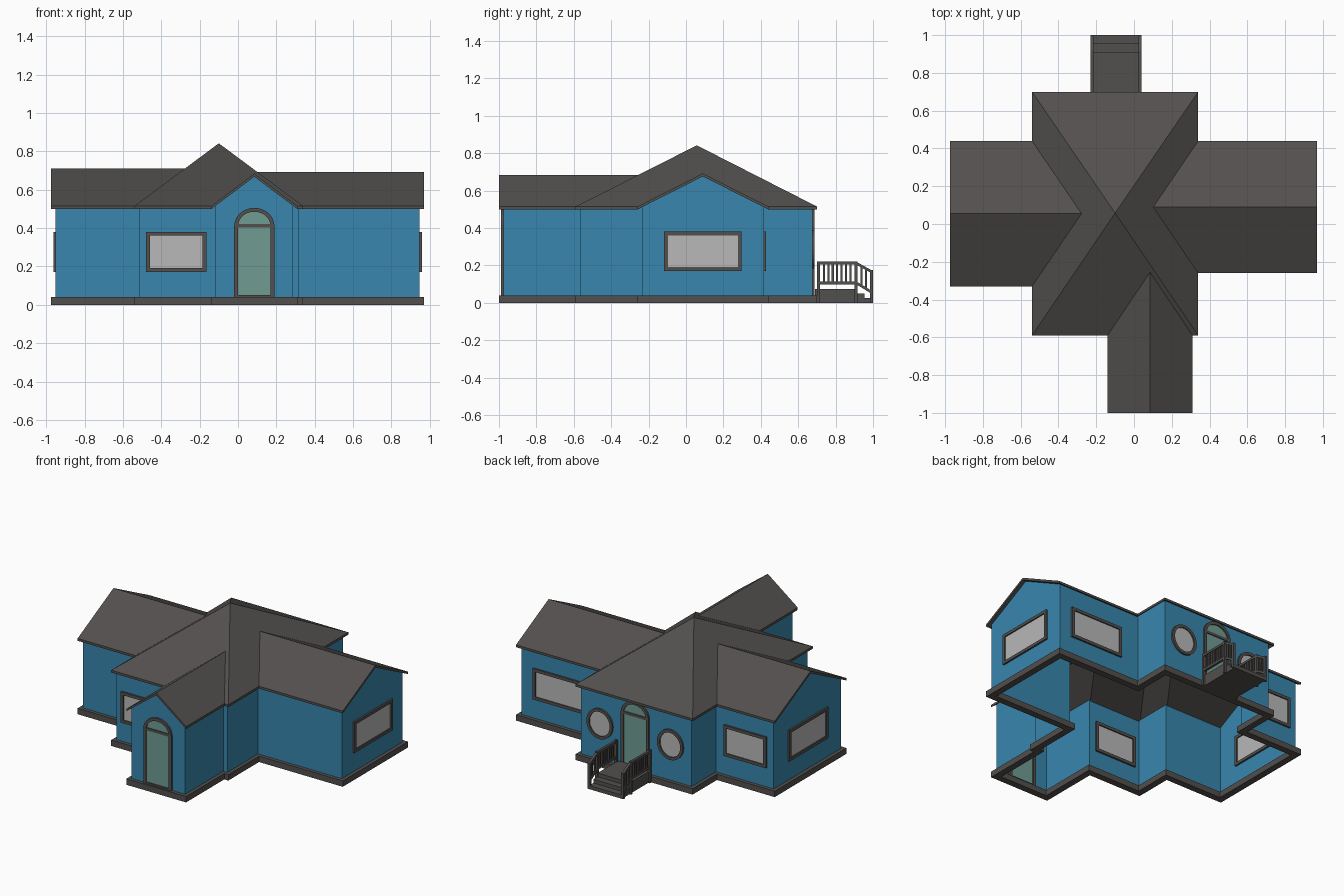
import bpy, bmesh, math
from mathutils import Matrix, Vector

if "Cube" in bpy.data.objects:
    bpy.data.objects.remove(bpy.data.objects["Cube"])


def material(name, rgb):
    m = bpy.data.materials.new(name)
    m.diffuse_color = (*rgb, 1)
    m.use_nodes = True
    m.node_tree.nodes["Principled BSDF"].inputs["Base Color"].default_value = m.diffuse_color
    return m


TRIM = material("dark_trim", (0.085, 0.08, 0.076))
BLUE = material("blue_wall", (0.04, 0.24, 0.42))
GLASS = material("grey_glass", (0.48, 0.48, 0.48))
GREEN = material("green_door", (0.16, 0.33, 0.29))


def finish(bm, name, mat, matrix=None):
    bmesh.ops.recalc_face_normals(bm, faces=bm.faces)
    me = bpy.data.meshes.new(name)
    bm.to_mesh(me)
    bm.free()
    me.materials.append(mat)
    ob = bpy.data.objects.new(name, me)
    if matrix:
        ob.matrix_world = matrix
    bpy.context.collection.objects.link(ob)
    return ob


def thicken(bm, vec):
    r = bmesh.ops.extrude_face_region(bm, geom=bm.faces[:], use_keep_orig=True)
    vs = [g for g in r["geom"] if isinstance(g, bmesh.types.BMVert)]
    bmesh.ops.translate(bm, verts=vs, vec=vec)


def prism(name, outer, z0, z1, mat, inner=None, matrix=None):
    """Extrude a 2D outline, or the band between two outlines."""
    bm = bmesh.new()
    a = [bm.verts.new((*p, z0)) for p in outer]
    if inner:
        b = [bm.verts.new((*p, z0)) for p in inner]
        for i in range(len(a)):
            j = (i + 1) % len(a)
            bm.faces.new((a[i], a[j], b[j], b[i]))
    else:
        bm.faces.new(a)
    thicken(bm, (0, 0, z1 - z0))
    return finish(bm, name, mat, matrix)


# Plan dimensions (eave line)
X0, X1, Y0, Y1 = -0.54, 0.34, -0.59, 0.70      # main block
WX, W0, W1 = -0.975, -0.33, 0.44               # west wing
EX, E0, E1 = 0.97, -0.26, 0.44                 # east wing
SY, S0, S1 = -1.0, -0.14, 0.31                 # front wing
EAVE, PEAK = 0.515, Vector((-0.10, 0.058, 0.842))
WR, ER, SR = 0.71, 0.692, 0.684                # ridge heights
IN = 0.024                                     # wall inset from eave


def outline(d):
    return [(S0 + d, SY + d), (S1 - d, SY + d), (S1 - d, Y0 + d), (X1 - d, Y0 + d),
            (X1 - d, E0 + d), (EX - d, E0 + d), (EX - d, E1 - d), (X1 - d, E1 - d),
            (X1 - d, Y1 - d), (X0 + d, Y1 - d), (X0 + d, W1 - d), (WX + d, W1 - d),
            (WX + d, W0 + d), (X0 + d, W0 + d), (X0 + d, Y0 + d), (S0 + d, Y0 + d)]


# Plinth ring
prism("plinth", outline(0), 0, 0.04, TRIM, inner=outline(0.045))

# Walls: one open shell with gables on three wings
bm = bmesh.new()
pts = outline(IN)
gable = {0: SR, 5: ER, 11: WR}
for i, p in enumerate(pts):
    q = pts[(i + 1) % len(pts)]
    loop = [(*p, 0.03), (*q, 0.03), (*q, 0.52)]
    if i in gable:
        loop.append(((p[0] + q[0]) / 2, (p[1] + q[1]) / 2, gable[i] - 0.008))
    loop.append((*p, 0.52))
    bm.faces.new([bm.verts.new(c) for c in loop])
bmesh.ops.remove_doubles(bm, verts=bm.verts, dist=1e-5)
finish(bm, "walls", BLUE)

# Roof: hipped main block with valleys into three gabled wings
bm = bmesh.new()


def face(*cs):
    bm.faces.new([bm.verts.new(c) for c in cs])


def e(x, y):
    return (x, y, EAVE)


def valley(edge, peak, ridge):
    return edge + (peak - edge) * (ridge - EAVE) / (PEAK.z - EAVE)


wm, em, sm = (W0 + W1) / 2, (E0 + E1) / 2, (S0 + S1) / 2
wv = (valley(X0, PEAK.x, WR), wm, WR)
ev = (valley(X1, PEAK.x, ER), em, ER)
sv = (sm, valley(Y0, PEAK.y, SR), SR)
top = tuple(PEAK)
face(e(X1, Y1), e(X0, Y1), top)
face(e(X0, Y1), e(X0, W1), wv, e(X0, W0), e(X0, Y0), top)
face(e(X0, Y0), e(S0, Y0), sv, e(S1, Y0), e(X1, Y0), top)
face(e(X1, Y0), e(X1, E0), ev, e(X1, E1), e(X1, Y1), top)
for y in (W0, W1):
    face(e(WX, y), e(X0, y), wv, (WX, wm, WR))
for y in (E0, E1):
    face(e(EX, y), e(X1, y), ev, (EX, em, ER))
for x in (S0, S1):
    face(e(x, SY), e(x, Y0), sv, (sm, SY, SR))
bmesh.ops.remove_doubles(bm, verts=bm.verts, dist=1e-5)
bmesh.ops.recalc_face_normals(bm, faces=bm.faces)
thicken(bm, (0, 0, -0.016))
finish(bm, "roof", TRIM)


# Windows and doors
def shape(kind, w, h, f):
    a, b = w / 2 - f, h / 2 - f
    if kind == "rect":
        return [(-a, -b), (a, -b), (a, b), (-a, b)]
    if kind == "round":
        return [(a * math.cos(k * math.tau / 24), b * math.sin(k * math.tau / 24)) for k in range(24)]
    spring = h / 2 - 0.095
    return [(-a, -b), (a, -b)] + [(a * math.cos(k * math.pi / 14), spring + (0.095 - f) * math.sin(k * math.pi / 14))
                                  for k in range(15)]


def opening(name, kind, w, h, loc, turn, mat=GLASS):
    m = Matrix.Translation(loc) @ Matrix.Rotation(math.radians(turn), 4, 'Z') @ Matrix.Rotation(math.pi / 2, 4, 'X')
    inner = shape(kind, w, h, 0.02)
    prism(name + "_frame", shape(kind, w, h, 0), -0.012, 0.012, TRIM, inner, m)
    prism(name + "_pane", inner, -0.004, 0.004, mat, None, m)
    if kind == "arch":
        z, a = h / 2 - 0.095, w / 2 - 0.015
        prism(name + "_transom", [(-a, z - 0.008), (a, z - 0.008), (a, z + 0.01), (-a, z + 0.01)],
              -0.01, 0.01, TRIM, None, m)


mid = 0.276
north = Y1 - IN
opening("front_window", "rect", 0.315, 0.21, (-0.322, Y0 + IN, mid), 0)
opening("east_window", "rect", 0.415, 0.21, (EX - IN, em, mid), 90)
opening("west_window", "rect", 0.42, 0.21, (WX + IN, wm, mid), -90)
opening("back_east_window", "rect", 0.40, 0.21, (0.655, E1 - IN, mid), 180)
opening("back_west_window", "rect", 0.32, 0.21, (-0.74, W1 - IN, mid), 180)
for x, side in ((-0.36, "west"), (0.17, "east")):
    opening("round_window_" + side, "round", 0.195, 0.205, (x, north, 0.285), 180)
opening("front_door", "arch", 0.21, 0.475, (sm, SY + IN, 0.268), 0, GREEN)
opening("back_door", "arch", 0.21, 0.475, (-0.095, north, 0.268), 180, GREEN)

# Back porch: profiles in the y-z plane swept along x
SIDE = Matrix(((0, 0, 1, 0), (1, 0, 0, 0), (0, 1, 0, 0), (0, 0, 0, 1)))
prism("porch_steps", [(0.69, 0), (1, 0), (1, 0.025), (0.955, 0.025), (0.955, 0.05), (0.91, 0.05),
                      (0.91, 0.075), (0.69, 0.075)], -0.218, 0.028, TRIM, None, SIDE)


def bar(name, x, w, y0, y1, z0, z1):
    prism(name, [(y0, z0), (y1, z0), (y1, z1), (y0, z1)], x - w, x + w, TRIM, None, SIDE)


for x, side in ((-0.222, "west"), (0.032, "east")):
    for part, z, drop in (("top", 0.22, 0.05), ("bottom", 0.115, 0.055)):
        t = 0.016
        prism(f"{part}_rail_{side}", [(0.70, z), (0.91, z), (1, z - drop), (1, z - drop - t), (0.91, z - t), (0.70, z - t)],
              x - 0.008, x + 0.008, TRIM, None, SIDE)
    for k, (y, z) in enumerate(((0.70, 0.222), (0.902, 0.222), (0.984, 0.175))):
        bar(f"post_{side}_{k}", x, 0.009, y, y + 0.016, 0, z)
    for k in range(7):
        y = 0.732 + k * 0.0235
        bar(f"baluster_{side}_{k}", x, 0.005, y, y + 0.011, 0.105, 0.21)
    for k in range(2):
        y = 0.932 + k * 0.026
        d = (y - 0.91) * 0.58
        bar(f"stair_baluster_{side}_{k}", x, 0.005, y, y + 0.011, 0.102 - d, 0.207 - d)
